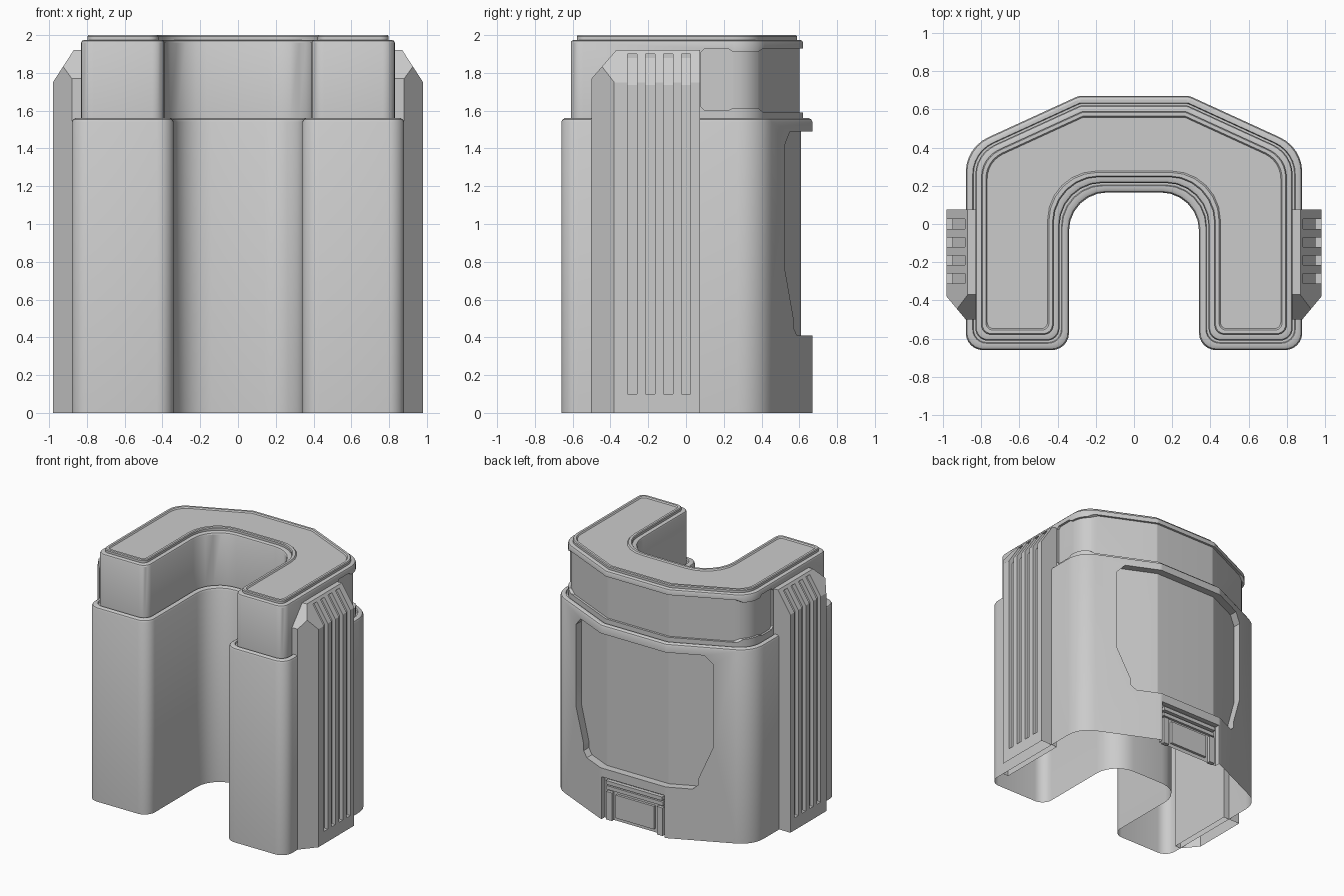
import bpy, bmesh, math
from mathutils import Vector

if "Cube" in bpy.data.objects:
    bpy.data.objects.remove(bpy.data.objects["Cube"])

grey = bpy.data.materials.new("plain grey")
grey.use_nodes = True
GREY = (0.6, 0.6, 0.6, 1)
grey.diffuse_color = GREY
grey.node_tree.nodes["Principled BSDF"].inputs["Base Color"].default_value = GREY

# Plan corners (x, y, radius), counter-clockwise
right = [(0.88, -0.66, 0.09), (0.88, 0.4, 0.2), (0.29, 0.67, 0.06)]
left = [(-x, y, r) for x, y, r in reversed(right)]
HULL = right + left
U_PLAN = HULL + [(-0.34, -0.66, 0.09), (-0.34, 0.165, 0.2),
                 (0.34, 0.165, 0.2), (0.34, -0.66, 0.09)]


def outline(plan, inset, steps=6):
    """Inset the plan and round its corners."""
    pts, n = [], len(plan)
    for i in range(n):
        p, r = Vector(plan[i][:2]), plan[i][2]
        a = (Vector(plan[i - 1][:2]) - p).normalized()
        b = (Vector(plan[(i + 1) % n][:2]) - p).normalized()
        half = a.angle(b) / 2
        bis = (a + b).normalized()
        convex = -a.x * b.y + a.y * b.x > 0
        sign = 1 if convex else -1
        r = max(r - 0.5 * inset, 0.03) if convex else r + 0.5 * inset
        p = p + bis * (sign * inset / math.sin(half))
        t = r / math.tan(half)
        centre = p + bis * (r / math.sin(half))
        u, v = p + a * t - centre, p + b * t - centre
        turn = math.atan2(u.x * v.y - u.y * v.x, u.dot(v))
        for k in range(steps + 1):
            ang = turn * k / steps
            c, s = math.cos(ang), math.sin(ang)
            pts.append(centre + Vector((u.x * c - u.y * s, u.x * s + u.y * c)))
    return pts


def finish(name, bm):
    bmesh.ops.recalc_face_normals(bm, faces=bm.faces)
    me = bpy.data.meshes.new(name)
    bm.to_mesh(me)
    bm.free()
    me.materials.append(grey)
    ob = bpy.data.objects.new(name, me)
    bpy.context.collection.objects.link(ob)
    return ob


def loft(name, plan, profile):
    """Stack inset outlines along (inset, height) pairs."""
    bm = bmesh.new()
    rings = [[bm.verts.new((p.x, p.y, z)) for p in outline(plan, d)] for d, z in profile]
    n = len(rings[0])
    for lo, hi in zip(rings, rings[1:]):
        for i in range(n):
            j = (i + 1) % n
            bm.faces.new((lo[i], lo[j], hi[j], hi[i]))
    bm.faces.new(rings[0][::-1])
    bm.faces.new(rings[-1])
    return finish(name, bm)


def prism(name, pts, axis, start, end):
    """Extrude a flat outline along x (outline y, z) or y (outline x, z)."""
    bm = bmesh.new()
    put = (lambda p, w: (w, p[0], p[1])) if axis == "x" else (lambda p, w: (p[0], w, p[1]))
    a = [bm.verts.new(put(p, start)) for p in pts]
    b = [bm.verts.new(put(p, end)) for p in pts]
    bm.faces.new(a)
    bm.faces.new(b[::-1])
    for i in range(len(a)):
        bm.faces.new((a[i - 1], b[i - 1], b[i], a[i]))
    return finish(name, bm)


def box(name, x0, x1, y0, y1, z0, z1):
    return prism(name, [(x0, z0), (x1, z0), (x1, z1), (x0, z1)], "y", y0, y1)


def cut(ob, *cutters):
    """Subtract the cutters and discard them."""
    for c in cutters:
        mod = ob.modifiers.new("cut", "BOOLEAN")
        mod.operation, mod.solver, mod.object = "DIFFERENCE", "EXACT", c
        bpy.context.view_layer.update()
        me = bpy.data.meshes.new_from_object(
            ob.evaluated_get(bpy.context.evaluated_depsgraph_get()))
        ob.modifiers.clear()
        ob.data = me
        bpy.data.objects.remove(c)
    return ob


def open_bottom(ob):
    bm = bmesh.new()
    bm.from_mesh(ob.data)
    low = [f for f in bm.faces if all(v.co.z < 0.001 for v in f.verts)]
    bmesh.ops.delete(bm, geom=low, context="FACES")
    bm.to_mesh(ob.data)
    bm.free()


def smooth(ob):
    bpy.ops.object.select_all(action="DESELECT")
    ob.select_set(True)
    bpy.context.view_layer.objects.active = ob
    bpy.ops.object.shade_smooth_by_angle(angle=math.radians(30))


def mirrored(pts):
    return pts + [(-x, z) for x, z in reversed(pts)]


# U-shaped shell with ledge, upper section and rimmed top
body = loft("body_shell", U_PLAN, [
    (0, 0), (0, 1.54), (0.006, 1.553), (0.018, 1.56), (0.036, 1.56), (0.04, 1.548),
    (0.05, 1.548), (0.05, 1.96), (0.055, 1.97), (0.068, 1.975), (0.082, 1.975),
    (0.082, 1.993), (0.087, 2.0), (0.105, 2.0), (0.112, 1.99)])

# Large recessed panel on the back
panel = prism("panel_cutter", mirrored([
    (0.47, 0.41), (0.51, 0.45), (0.51, 0.5), (0.61, 0.76), (0.61, 1.42), (0.55, 1.49)]),
    "y", 0.35, 1)
cut(panel, loft("panel_core", HULL, [(0.06, -0.2), (0.06, 2.2)]))

# Wrap-around recessed band on the upper section
band = prism("band_cutter", [
    (0.08, 1.62), (0.1, 1.6), (0.22, 1.6), (0.25, 1.615), (0.38, 1.615), (0.41, 1.59),
    (0.9, 1.59), (0.9, 1.93), (0.41, 1.93), (0.38, 1.91), (0.25, 1.91), (0.22, 1.93),
    (0.1, 1.93), (0.08, 1.91)], "x", -1.2, 1.2)
cut(band, loft("band_core", HULL, [(0.068, 1), (0.068, 2.2)]))

# Latch pocket at the foot of the back
pocket = box("pocket_cutter", -0.28, 0.28, 0.63, 0.9, -0.1, 0.34)
cut(body, panel, band, pocket)
open_bottom(body)
smooth(body)

# Latch parts inside the pocket
box("latch_top_bar", -0.25, 0.25, 0.62, 0.66, 0.285, 0.315)
box("latch_lower_bar", -0.25, 0.25, 0.62, 0.65, 0.24, 0.27)
for side, s in (("left", 1), ("right", -1)):
    x0, x1 = sorted((s * 0.2, s * 0.25))
    box(side + "_latch_post", x0, x1, 0.62, 0.655, 0, 0.225)
box("latch_plate", -0.17, 0.17, 0.62, 0.65, 0.03, 0.215)

# Slotted side plates with chamfered top and front
bm = bmesh.new()
bmesh.ops.create_cube(bm, size=1)
for v in bm.verts:
    v.co = (0.98 if v.co.x > 0 else 0.83, 0.075 if v.co.y > 0 else -0.5,
            1.92 if v.co.z > 0 else 0)
for point, normal in (((0.98, 0, 1.75), (0.17, 0, 0.11)),
                      ((0.98, -0.38, 0), (0.12, -0.1, 0)),
                      ((0.9, -0.5, 1.77), (0, -0.15, 0.13))):
    res = bmesh.ops.bisect_plane(bm, geom=bm.verts[:] + bm.edges[:] + bm.faces[:],
                                 plane_co=point, plane_no=normal, clear_outer=True)
    rim = [g for g in res["geom_cut"] if isinstance(g, bmesh.types.BMEdge)]
    bmesh.ops.edgeloop_fill(bm, edges=rim)
plate = finish("side_plates", bm)
for k in range(4):
    y = -0.285 + 0.095 * k
    cut(plate, prism("slot_cutter", [(0.95, 0.1), (1.1, 0.1), (1.1, 1.9), (0.855, 1.9),
                                     (0.855, 1.88), (0.95, 1.735)], "y", y - 0.025, y + 0.025))
open_bottom(plate)
plate.modifiers.new("mirror", "MIRROR")
smooth(plate)
